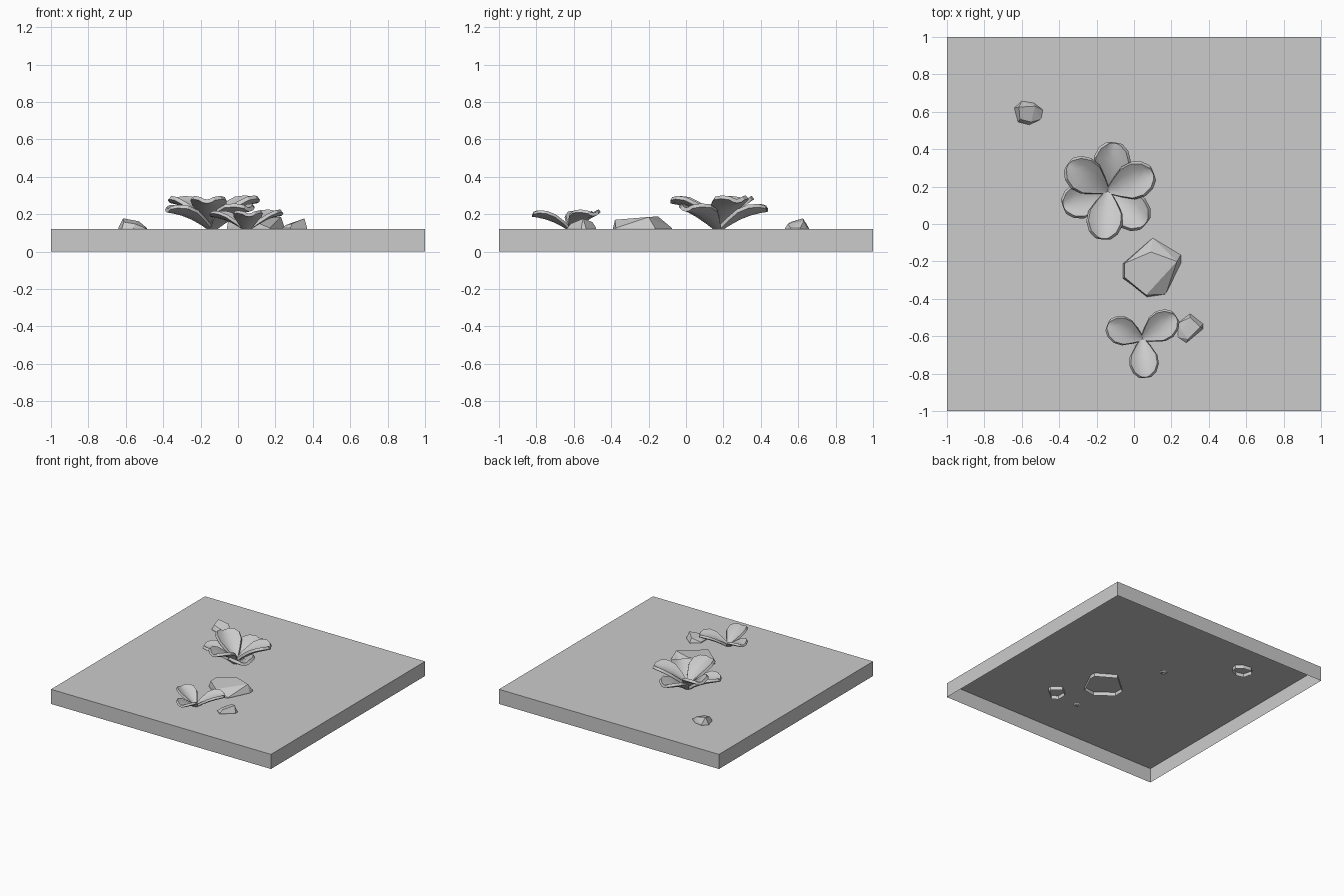
import bpy, bmesh
from math import radians, sin, cos
from mathutils import Vector, Matrix

if "Cube" in bpy.data.objects:
    bpy.data.objects.remove(bpy.data.objects["Cube"])

TOP = 0.12


def add_object(name, bm):
    bmesh.ops.recalc_face_normals(bm, faces=bm.faces)
    me = bpy.data.meshes.new(name)
    bm.to_mesh(me)
    bm.free()
    ob = bpy.data.objects.new(name, me)
    bpy.context.collection.objects.link(ob)
    return ob


# Ground tile: a box that is open underneath
def ground_tile():
    bm = bmesh.new()
    bmesh.ops.create_cube(bm, size=1, matrix=Matrix.Translation((0, 0, TOP / 2)) @ Matrix.Diagonal((2, 2, TOP, 1)))
    add_object("ground_tile", bm)
    me = bpy.data.objects["ground_tile"].data
    bm = bmesh.new()
    bm.from_mesh(me)
    bmesh.ops.delete(bm, geom=[f for f in bm.faces if f.normal.z < -0.9], context='FACES_ONLY')
    bm.to_mesh(me)
    bm.free()


# Faceted stone: hull of a footprint and a few crown points, open below
def stone(name, footprint, crown):
    bm = bmesh.new()
    for x, y in footprint:
        bm.verts.new((x, y, TOP - 0.03))
        bm.verts.new((x, y, TOP + 0.006))
    for p in crown:
        bm.verts.new(p)
    res = bmesh.ops.convex_hull(bm, input=bm.verts)
    loose = [v for v in bm.verts if not v.link_faces]
    bmesh.ops.delete(bm, geom=loose, context='VERTS')
    bmesh.ops.recalc_face_normals(bm, faces=bm.faces)
    bmesh.ops.dissolve_limit(bm, angle_limit=radians(8), verts=bm.verts, edges=bm.edges)
    bm.normal_update()
    under = [f for f in bm.faces if f.normal.z < -0.9]
    bmesh.ops.delete(bm, geom=under, context='FACES_ONLY')
    me = bpy.data.meshes.new(name)
    bm.to_mesh(me)
    bm.free()
    bpy.context.collection.objects.link(bpy.data.objects.new(name, me))


# Petal stations: distance along, half width, rise (fractions of the length)
STATIONS = [(0.0, 0.05, 0.0), (0.2, 0.19, 0.16), (0.42, 0.32, 0.31),
            (0.65, 0.34, 0.42), (0.85, 0.26, 0.48), (0.97, 0.12, 0.51)]
ACROSS = (-1, -0.55, 0, 0.55, 1)


def petal(name, centre, base_z, angle, length, lift):
    bm = bmesh.new()
    rows = []
    for d, w, h in STATIONS:
        row = []
        for a in ACROSS:
            bulge = 0.03 * (1 - a * a) if d > 0.9 else 0
            cup = 0.4 * w * a * a
            row.append(bm.verts.new(((d + bulge) * length, a * w * length,
                                     (h * lift + cup) * length)))
        rows.append(row)
    for r0, r1 in zip(rows, rows[1:]):
        for i in range(len(ACROSS) - 1):
            bm.faces.new((r0[i], r1[i], r1[i + 1], r0[i + 1]))
    bm.transform(Matrix.Translation((*centre, base_z)) @ Matrix.Rotation(radians(angle), 4, 'Z'))
    ob = add_object(name, bm)
    if ob.data.polygons[0].normal.z < 0:
        ob.data.flip_normals()
    mod = ob.modifiers.new("thickness", 'SOLIDIFY')
    mod.thickness = 0.085 * length
    mod.offset = -1
    bpy.ops.object.select_all(action='DESELECT')
    ob.select_set(True)
    bpy.context.view_layer.objects.active = ob
    bpy.ops.object.modifier_apply(modifier="thickness")
    bpy.ops.object.shade_smooth_by_angle(angle=radians(30))


ground_tile()

# Large plant: lower and upper rings of three petals
BIG = (-0.14, 0.175)
for i, (ang, ln) in enumerate([(82, 0.26), (199, 0.25), (319, 0.265)]):
    petal(f"large_plant_lower_petal_{i + 1}", BIG, 0.128, ang, ln, 0.8)
for i, (ang, ln) in enumerate([(22, 0.26), (146, 0.255), (264, 0.255)]):
    petal(f"large_plant_upper_petal_{i + 1}", BIG, 0.155, ang, ln, 0.95)

# Small plant: one ring of three petals
for i, (ang, ln) in enumerate([(34, 0.215), (158, 0.20), (274, 0.205)]):
    petal(f"small_plant_petal_{i + 1}", (0.045, -0.615), 0.125, ang, ln, 0.75)

# Stones
stone("large_stone",
      [(-0.06, -0.21), (-0.06, -0.29), (0.07, -0.39), (0.17, -0.375),
       (0.25, -0.21), (0.25, -0.165), (0.10, -0.075)],
      [(0.09, -0.15, 0.188), (-0.05, -0.21, 0.172), (0.23, -0.20, 0.185),
       (0.065, -0.38, 0.17), (-0.05, -0.285, 0.17)])
stone("left_stone",
      [(-0.64, 0.62), (-0.60, 0.657), (-0.535, 0.647), (-0.487, 0.61),
       (-0.497, 0.56), (-0.56, 0.53), (-0.62, 0.545)],
      [(-0.615, 0.625, 0.178), (-0.53, 0.63, 0.162), (-0.55, 0.545, 0.148), (-0.61, 0.56, 0.158)])
stone("right_stone",
      [(0.30, -0.48), (0.37, -0.535), (0.37, -0.56), (0.28, -0.635),
       (0.235, -0.605), (0.235, -0.53)],
      [(0.355, -0.55, 0.177), (0.30, -0.50, 0.158), (0.29, -0.615, 0.15), (0.255, -0.57, 0.142)])
